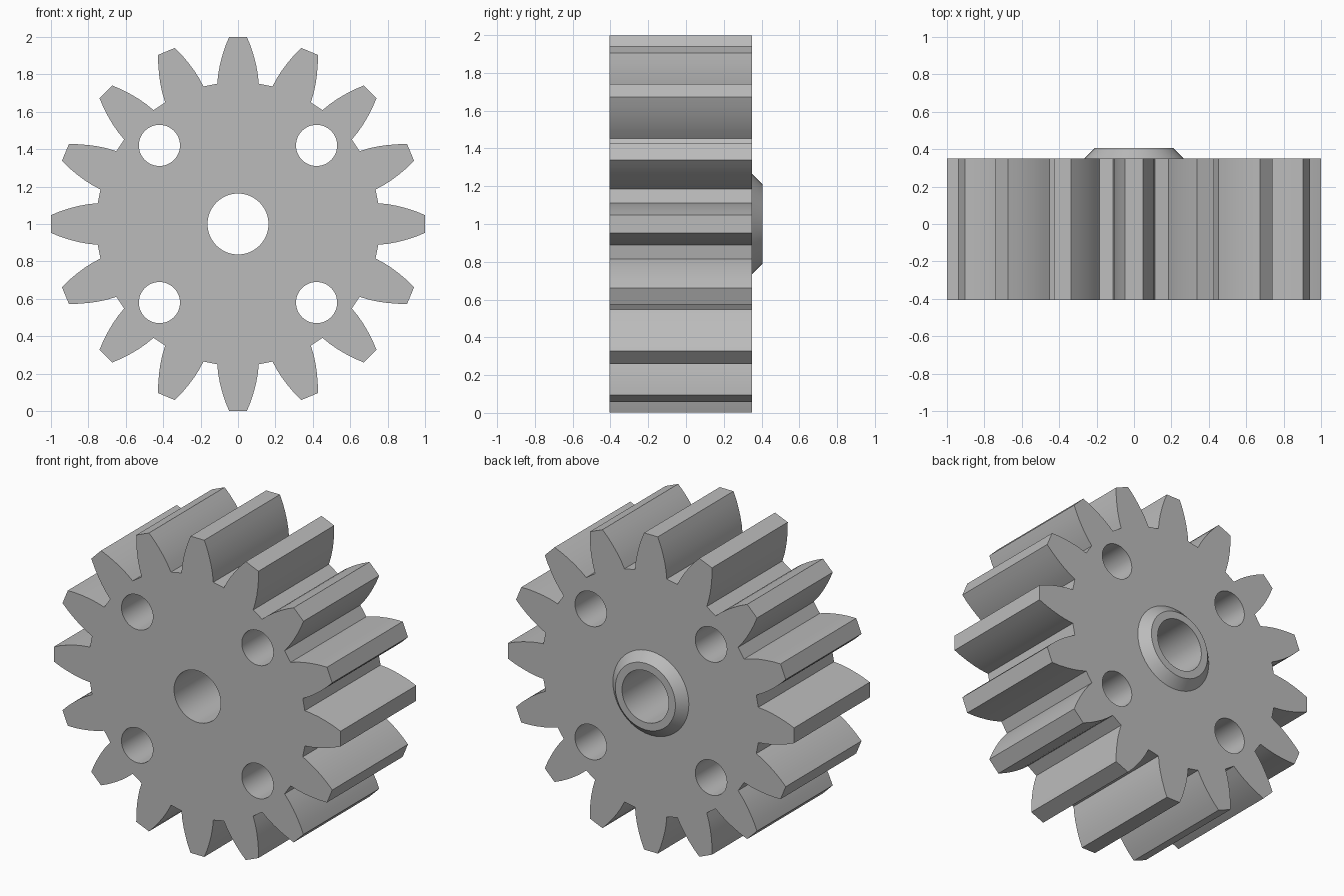
import bpy, bmesh
from math import pi, sin, cos
from mathutils import Vector

if "Cube" in bpy.data.objects:
    bpy.data.objects.remove(bpy.data.objects["Cube"], do_unlink=True)

TEETH = 16
FRONT, BACK, BOSS_BACK = -0.405, 0.35, 0.405
BORE = 0.163
CENTRE = Vector((0, 0, 1))

# Single plain grey metal
grey = bpy.data.materials.new("grey_metal")
grey.use_nodes = True
grey.diffuse_color = (0.5, 0.5, 0.5, 1)
grey.node_tree.nodes["Principled BSDF"].inputs["Base Color"].default_value = (0.5, 0.5, 0.5, 1)


def finish(bm, name):
    mesh = bpy.data.meshes.new(name)
    bm.to_mesh(mesh)
    bm.free()
    mesh.materials.append(grey)
    obj = bpy.data.objects.new(name, mesh)
    bpy.context.collection.objects.link(obj)
    bpy.ops.object.select_all(action='DESELECT')
    obj.select_set(True)
    bpy.context.view_layer.objects.active = obj
    bpy.ops.object.shade_smooth_by_angle(angle=pi / 6)
    return obj


def circle(radius, x=0, z=0, sides=48):
    return [(x + radius * cos(2 * pi * i / sides), z + radius * sin(2 * pi * i / sides))
            for i in range(sides)]


# Gear outline: one curved tooth flank, mirrored and repeated round the wheel
flank = [(0.75, 0.111), (0.80, 0.106), (0.85, 0.097), (0.90, 0.084), (0.95, 0.068), (0.999, 0.048)]
tooth = [(r, -w) for r, w in flank] + [(r, w) for r, w in reversed(flank)]
outline = []
for i in range(TEETH):
    a = 2 * pi * i / TEETH
    outline += [(r * cos(a) - w * sin(a), r * sin(a) + w * cos(a)) for r, w in tooth]

# Gear body: outline with bore and four lightening holes, extruded to depth
loops = [outline, circle(BORE)]
loops += [circle(0.11, sx * 0.42, sz * 0.42) for sx in (-1, 1) for sz in (-1, 1)]
bm = bmesh.new()
edges = []
for loop in loops:
    verts = [bm.verts.new(CENTRE + Vector((x, FRONT, z))) for x, z in loop]
    edges += [bm.edges.new((v, verts[i - 1])) for i, v in enumerate(verts)]
bmesh.ops.triangle_fill(bm, use_beauty=True, edges=edges, normal=(0, -1, 0))
extruded = bmesh.ops.extrude_face_region(bm, geom=bm.faces[:])
moved = [g for g in extruded["geom"] if isinstance(g, bmesh.types.BMVert)]
bmesh.ops.translate(bm, verts=moved, vec=(0, BACK - FRONT, 0))
bmesh.ops.recalc_face_normals(bm, faces=bm.faces[:])
finish(bm, "gear_body")

# Bevelled boss round the bore on the back
bm = bmesh.new()
profile = [(BORE, BACK), (BORE, BOSS_BACK), (0.21, BOSS_BACK), (0.265, BACK)]
rings = [[bm.verts.new(CENTRE + Vector((x, y, z))) for x, z in circle(r)] for r, y in profile]
for inner, outer in zip(rings, rings[1:]):
    for i in range(len(inner)):
        bm.faces.new((inner[i - 1], inner[i], outer[i], outer[i - 1]))
bmesh.ops.recalc_face_normals(bm, faces=bm.faces[:])
# The boss is an open shell, so make sure its flat rim faces backwards
rim = max(bm.faces, key=lambda f: f.calc_center_median().y)
if rim.normal.y < 0:
    bmesh.ops.reverse_faces(bm, faces=bm.faces[:])
finish(bm, "back_boss")
